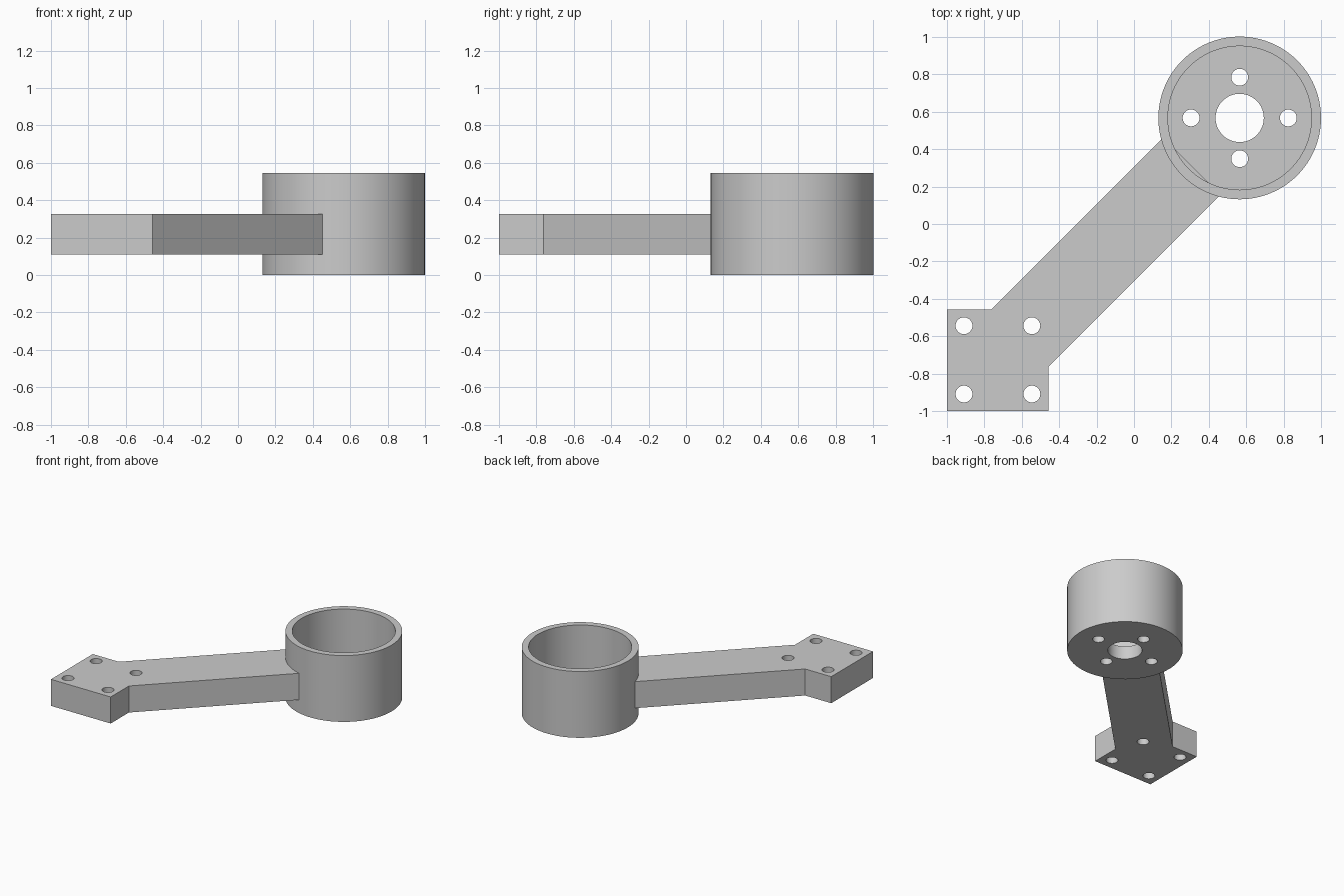
import bpy
import math
from mathutils import Vector

if "Cube" in bpy.data.objects:
    bpy.data.objects.remove(bpy.data.objects["Cube"], do_unlink=True)

metal = bpy.data.materials.new("plain grey")
metal.use_nodes = True
GREY = (0.6, 0.6, 0.6, 1)
metal.diffuse_color = GREY
metal.node_tree.nodes["Principled BSDF"].inputs["Base Color"].default_value = GREY

CUP = Vector((0.565, 0.567))
CUP_RADIUS, BORE_RADIUS, CUP_HEIGHT, FLOOR = 0.435, 0.384, 0.545, 0.108
ARM_LOW, ARM_HIGH = 0.109, 0.327
SCREW_RADIUS = 0.045


def prism(name, outline, low, high):
    """Extrude a counter-clockwise outline between two heights."""
    n = len(outline)
    verts = [(x, y, z) for z in (low, high) for x, y in outline]
    faces = [tuple(reversed(range(n))), tuple(range(n, 2 * n))]
    faces += [(i, (i + 1) % n, (i + 1) % n + n, i + n) for i in range(n)]
    mesh = bpy.data.meshes.new(name)
    mesh.from_pydata(verts, [], faces)
    mesh.materials.append(metal)
    obj = bpy.data.objects.new(name, mesh)
    bpy.context.collection.objects.link(obj)
    return obj


def cylinder(name, centre, radius, low, high, sides=96):
    turns = [math.tau * i / sides for i in range(sides)]
    ring = [(centre[0] + radius * math.cos(a), centre[1] + radius * math.sin(a)) for a in turns]
    return prism(name, ring, low, high)


def cut(target, cutters):
    """Subtract each cutter, then remove it and shade the result."""
    bpy.context.view_layer.objects.active = target
    for cutter in cutters:
        mod = target.modifiers.new("hole", "BOOLEAN")
        mod.operation, mod.solver, mod.object = "DIFFERENCE", "EXACT", cutter
        bpy.ops.object.modifier_apply(modifier=mod.name)
        bpy.data.objects.remove(cutter, do_unlink=True)
    bpy.ops.object.select_all(action="DESELECT")
    target.select_set(True)
    bpy.ops.object.shade_smooth_by_angle(angle=math.radians(30))


# Motor cup with a bore, a shaft hole and four screw holes in its floor
cup = cylinder("motor_cup", CUP, CUP_RADIUS, 0, CUP_HEIGHT)
holes = [cylinder("bore", CUP, BORE_RADIUS, FLOOR, 1),
         cylinder("shaft_hole", CUP, 0.129, -1, 0.3, 64)]
for offset in ((0.26, 0), (-0.26, 0), (0, 0.218), (0, -0.218)):
    holes.append(cylinder("screw_hole", CUP + Vector(offset), SCREW_RADIUS, -1, 0.3, 32))
cut(cup, holes)

# Square mounting plate and diagonal arm in one outline; the arm tip enters the cup
tip, half = 0.31, 0.153
arm = prism("mounting_arm", [
    (-1, -1), (-0.457, -1), (-0.457, -0.763),
    (tip + half, tip - half), (tip - half, tip + half),
    (-0.763, -0.457), (-1, -0.457)], ARM_LOW, ARM_HIGH)
cut(arm, [cylinder("plate_hole", (x, y), SCREW_RADIUS, -1, 1, 32)
          for x in (-0.909, -0.546) for y in (-0.909, -0.544)])
